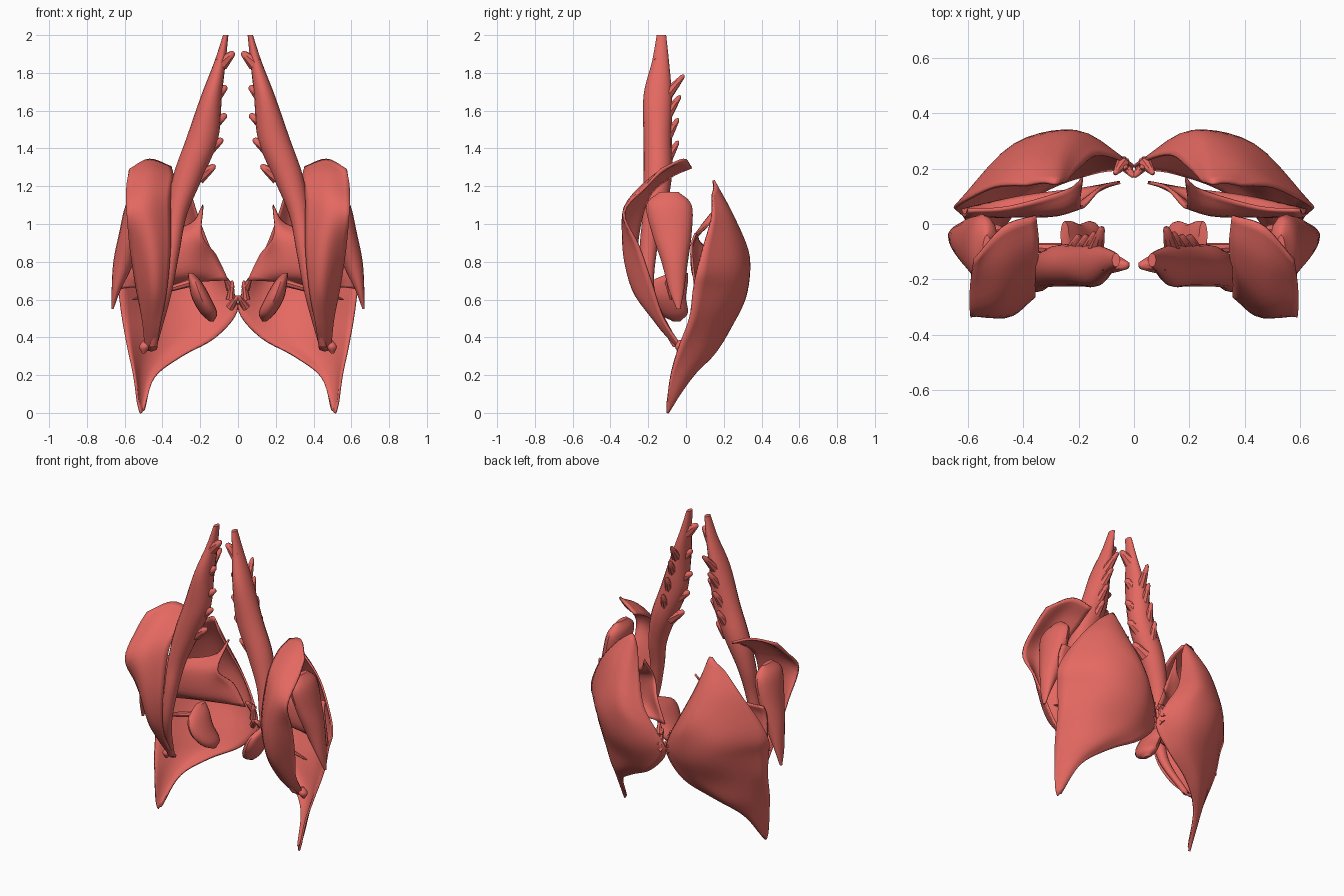
import bpy, bmesh, math
from mathutils import Vector

red = bpy.data.materials.new("red_shell")
red.diffuse_color = (0.78, 0.14, 0.12, 1)


def spline(pts, n):
    """Smooth curve through the points, n steps per span."""
    p = [Vector(q) for q in pts]
    p = [2 * p[0] - p[1]] + p + [2 * p[-1] - p[-2]]
    out = []
    for i in range(1, len(p) - 2):
        a, b, c, d = p[i - 1:i + 3]
        for k in range(n):
            t = k / n
            out.append(0.5 * (2 * b + (c - a) * t + (2 * a - 5 * b + 4 * c - d) * t * t
                              + (3 * b - a - 3 * c + d) * t ** 3))
    return out + [p[-2]]


def finish(name, bm, thick=0.0):
    """Bmesh to a mirrored, smooth-shaded object."""
    bmesh.ops.recalc_face_normals(bm, faces=bm.faces)
    me = bpy.data.meshes.new(name)
    bm.to_mesh(me)
    bm.free()
    me.materials.append(red)
    ob = bpy.data.objects.new(name, me)
    bpy.context.collection.objects.link(ob)
    bpy.ops.object.select_all(action='DESELECT')
    bpy.context.view_layer.objects.active = ob
    ob.select_set(True)
    bpy.ops.object.shade_smooth_by_angle(angle=math.radians(40))
    if thick:
        s = ob.modifiers.new("thickness", 'SOLIDIFY')
        s.thickness, s.offset = thick, 0
    m = ob.modifiers.new("other_side", 'MIRROR')
    m.use_mirror_merge = False
    return ob


def skin(bm, rows, closed=False):
    vs = [[bm.verts.new(p) for p in r] for r in rows]
    n = len(rows[0])
    for a, b in zip(vs, vs[1:]):
        for j in range(n if closed else n - 1):
            k = (j + 1) % n
            bm.faces.new((a[j], a[k], b[k], b[j]))
    if closed:
        bm.faces.new(vs[0])
        bm.faces.new(vs[-1])


def sheet(name, rows, thick=0.012, n=5):
    """Curved shell through a coarse grid of points."""
    rows = [spline(r, n) for r in rows]
    cols = [spline(c, n) for c in zip(*rows)]
    bm = bmesh.new()
    skin(bm, list(zip(*cols)))
    return finish(name, bm, thick)


def limb(bm, path, radii, n=5, sides=16):
    """Tube with a horizontal oval section (rx, ry) that varies along the path."""
    rr = spline([(a, b, 0) for a, b in radii], n)
    rows = []
    for c, r in zip(spline(path, n), rr):
        rows.append([c + Vector((max(r.x, .004) * math.cos(i * math.tau / sides),
                                 max(r.y, .004) * math.sin(i * math.tau / sides), 0))
                     for i in range(sides)])
    skin(bm, rows, True)


def spike(bm, base, tip, r, sides=8):
    base, tip = Vector(base), Vector(tip)
    q = (tip - base).to_track_quat('Z', 'Y')
    rows = [[base.lerp(tip, t) + q @ Vector((r * s * math.cos(i * math.tau / sides),
                                            r * s * math.sin(i * math.tau / sides), 0))
             for i in range(sides)] for t, s in ((0, 1), (.6, .6), (.93, .35), (1, .1))]
    skin(bm, rows, True)


# Large bulging back shell
sheet("back_shell", [
    [(.495, -.09, .02), (.505, -.09, .01), (.515, -.10, 0), (.53, -.10, .05)],
    [(.44, .03, .19), (.48, .02, .19), (.52, -.02, .19), (.55, -.08, .2)],
    [(.30, .13, .30), (.39, .14, .31), (.49, .08, .32), (.58, -.04, .34)],
    [(.12, .19, .40), (.27, .225, .44), (.45, .17, .47), (.61, .02, .5)],
    [(.005, .20, .54), (.2, .30, .58), (.42, .26, .62), (.63, .04, .65)],
    [(.04, .23, .67), (.2, .33, .73), (.43, .285, .75), (.645, .06, .75)],
    [(.13, .25, .83), (.25, .325, .86), (.43, .26, .88), (.60, .09, .87)],
    [(.20, .20, 1.0), (.27, .25, 1.03), (.38, .225, 1.05), (.50, .135, 1.03)],
    [(.25, .15, 1.15), (.28, .145, 1.23), (.33, .15, 1.205), (.385, .14, 1.16)]])

# Spoon-shaped front lobe
sheet("front_lobe", [
    [(.355, .03, 1.3), (.47, -.01, 1.34), (.575, -.13, 1.29)],
    [(.345, -.08, 1.25), (.47, -.16, 1.26), (.59, -.21, 1.2)],
    [(.36, -.20, 1.14), (.48, -.31, 1.10), (.59, -.33, 1.06)],
    [(.36, -.26, .88), (.46, -.33, .88), (.57, -.25, .88)],
    [(.38, -.24, .65), (.45, -.28, .66), (.54, -.18, .68)],
    [(.41, -.15, .47), (.46, -.16, .49), (.505, -.12, .5)],
    [(.43, -.03, .34), (.46, -.03, .33), (.49, -.02, .34)]], .014)

# Inner wall between the shell and the jaw
sheet("inner_wall", [
    [(.185, .17, 1.1), (.25, .12, 1.0), (.45, .06, .95), (.60, .05, .95)],
    [(.19, .06, .94), (.28, .04, .92), (.45, .03, .87), (.61, .03, .88)],
    [(.12, .13, .84), (.25, .05, .76), (.45, .04, .73), (.62, .04, .74)],
    [(.05, .15, .70), (.17, .13, .70), (.40, .10, .68), (.62, .05, .66)]])

# Long toothed jaw
bm = bmesh.new()
limb(bm, [(.065, -.13, 2.0), (.095, -.135, 1.86), (.14, -.15, 1.68), (.19, -.15, 1.45),
          (.265, -.15, 1.25), (.325, -.17, 1.05), (.35, -.2, .85), (.39, -.19, .62), (.45, -.05, .35)],
     [(.014, .025), (.03, .045), (.055, .075), (.085, .075), (.08, .075),
      (.055, .06), (.04, .045), (.035, .03), (.02, .02)])
for x, z in ((.09, 1.88), (.13, 1.7), (.15, 1.55), (.17, 1.42), (.21, 1.28)):
    spike(bm, (x, -.14, z - .03), (x - .07 - .02 * (z < 1.6), -.15, z + .03), .042)
for z, y in ((1.66, -.01), (1.55, -.03), (1.43, -.04), (1.31, -.04)):
    x = .14 + (1.68 - z) * .24
    spike(bm, (x, -.12, z), (x - .03, y, z + .13), .035)
finish("jaw", bm)

# Outer teardrop segment
bm = bmesh.new()
limb(bm, [(.53, -.09, 1.17), (.54, -.09, 1.1), (.57, -.075, .95), (.605, -.06, .8),
          (.645, -.05, .65), (.665, -.04, .55)],
     [(.015, .05), (.055, .12), (.06, .105), (.055, .07), (.024, .04), (.006, .01)])
finish("outer_segment", bm)

# Hanging feeler with its cross bar
bm = bmesh.new()
limb(bm, [(.25, -.04, .74), (.225, -.09, .69), (.195, -.1, .61), (.155, -.07, .53), (.14, -.05, .485)],
     [(.015, .05), (.035, .1), (.05, .1), (.045, .08), (.012, .02)])
spike(bm, (.25, -.09, .69), (.56, -.08, .6), .022)
finish("feeler", bm)

# Small knobs at the centre joint and lobe foot
bm = bmesh.new()
for z, tip in ((.6, (.03, .2, .7)), (.56, (.0, .17, .62)), (.66, (.07, .18, .72))):
    spike(bm, (.04, .22, z), tip, .025)
limb(bm, [(.49, -.03, .385), (.495, -.03, .35), (.5, -.03, .315)], [(.01, .01), (.028, .028), (.008, .008)])
finish("joint_knobs", bm)
